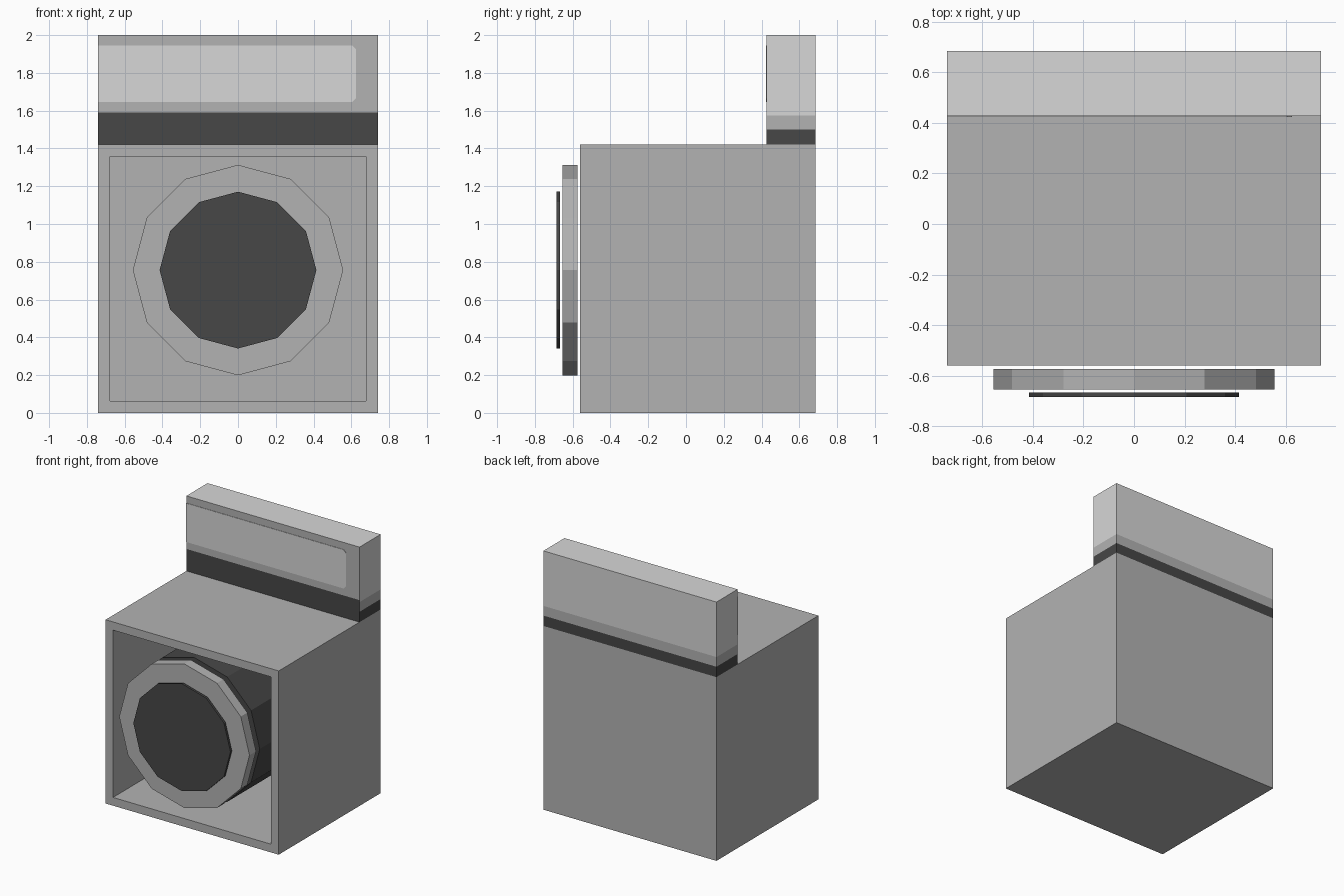
import bpy, bmesh, math
from mathutils import Matrix, Vector

if "Cube" in bpy.data.objects:
    bpy.data.objects.remove(bpy.data.objects["Cube"])


def material(name, v):
    m = bpy.data.materials.new(name)
    m.use_nodes = True
    m.diffuse_color = (v, v, v, 1)
    m.node_tree.nodes["Principled BSDF"].inputs["Base Color"].default_value = (v, v, v, 1)
    return m


GREY = material("mid grey", 0.45)
LIGHT = material("light grey", 0.68)
DARK = material("dark grey", 0.063)


def finish(name, bm, *mats):
    bmesh.ops.recalc_face_normals(bm, faces=bm.faces)
    mesh = bpy.data.meshes.new(name)
    bm.to_mesh(mesh)
    bm.free()
    for m in mats:
        mesh.materials.append(m)
    obj = bpy.data.objects.new(name, mesh)
    bpy.context.collection.objects.link(obj)
    return obj


def box(lo, hi):
    bm = bmesh.new()
    lo, hi = Vector(lo), Vector(hi)
    bmesh.ops.create_cube(bm, size=1, matrix=Matrix.Translation((lo + hi) / 2)
                          @ Matrix.Diagonal((*(hi - lo), 1)))
    return bm


def disc(name, radius, y0, y1, mat, z=0.756):
    # twelve-sided cylinder along y with a corner at the top
    bm = bmesh.new()
    bmesh.ops.create_cone(bm, cap_ends=True, segments=12, radius1=radius,
                          radius2=radius, depth=y1 - y0,
                          matrix=Matrix.Translation((0, (y0 + y1) / 2, z))
                          @ Matrix.Rotation(math.pi / 2, 4, "X"))
    return finish(name, bm, mat)


# Cabinet: a box with a deep recess in the front
bm = box((-0.74, -0.56, 0), (0.74, 0.685, 1.42))
bm.faces.ensure_lookup_table()
front = min(bm.faces, key=lambda f: f.calc_center_median().y)
bmesh.ops.inset_region(bm, faces=[front], thickness=0.09)
inner = bmesh.ops.extrude_face_region(bm, geom=[front])["geom"]
bmesh.ops.translate(bm, vec=(0, 1.155, 0),
                    verts=[g for g in inner if isinstance(g, bmesh.types.BMVert)])
if front.is_valid:
    bmesh.ops.delete(bm, geom=[front], context="FACES_ONLY")
finish("cabinet", bm, GREY)

# Drum, door ring and door window
disc("drum", 0.557, -0.53, 0.594, DARK)
disc("door_ring", 0.557, -0.655, -0.575, GREY)
disc("door_window", 0.415, -0.685, -0.667, DARK)

# Control panel: banded all around, with a taller dark band on the front
bm = box((-0.74, 0.427, 1.42), (0.74, 0.685, 2))
for z in (1.5, 1.575, 1.59):
    bmesh.ops.bisect_plane(bm, geom=bm.verts[:] + bm.edges[:] + bm.faces[:],
                           plane_co=(0, 0, z), plane_no=(0, 0, 1))
bm.normal_update()
for f in bm.faces:
    z = f.calc_center_median().z
    if f.normal.y < -0.5:
        f.material_index = 2 if z < 1.59 else 0
    else:
        f.material_index = 2 if z < 1.5 else 0 if z < 1.575 else 1
finish("control_panel", bm, GREY, LIGHT, DARK)

# Light plate on the panel front, clipped at its right-hand corners
bm = bmesh.new()
outline = [(-0.74, 1.645), (0.605, 1.645), (0.625, 1.665),
           (0.625, 1.925), (0.605, 1.945), (-0.74, 1.945)]
face = bm.faces.new([bm.verts.new((x, 0.424, z)) for x, z in outline])
ext = bmesh.ops.extrude_face_region(bm, geom=[face])["geom"]
bmesh.ops.translate(bm, vec=(0, 0.004, 0),
                    verts=[g for g in ext if isinstance(g, bmesh.types.BMVert)])
finish("panel_plate", bm, LIGHT)
